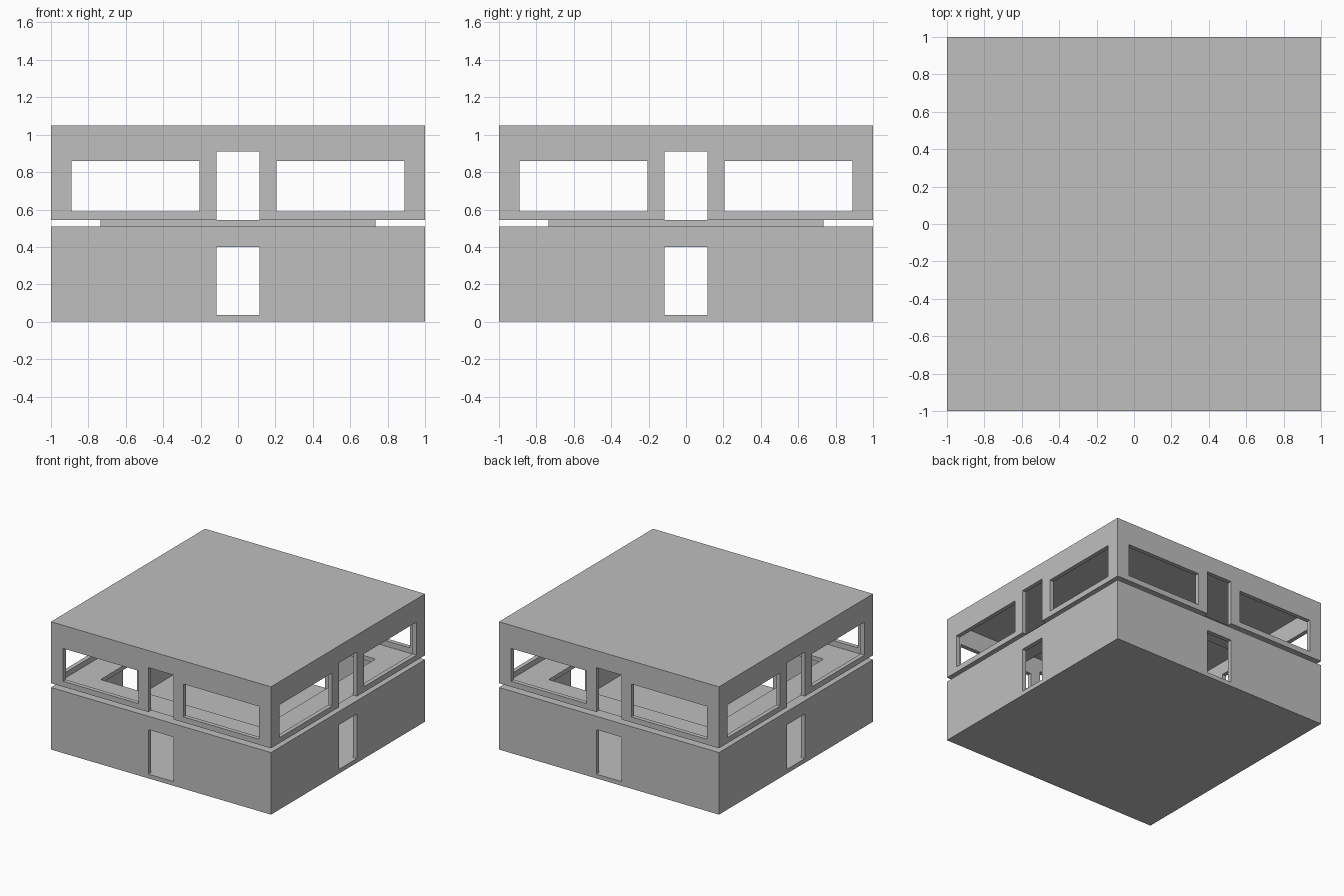
import bpy
import bmesh

if "Cube" in bpy.data.objects:
    bpy.data.objects.remove(bpy.data.objects["Cube"], do_unlink=True)

HALF = 1.0        # half width of the building
WALL = 0.035      # wall, floor and roof thickness
LOW_TOP = 0.51    # top of the lower storey
UP_BASE = 0.545   # base of the upper storey
UP_TOP = 1.05
WELL = 0.735      # half width of the opening between storeys

grey = bpy.data.materials.new("light_grey")
grey.use_nodes = True
colour = (0.52, 0.52, 0.52, 1)
grey.diffuse_color = colour
grey.node_tree.nodes["Principled BSDF"].inputs["Base Color"].default_value = colour


def add_object(name, bm):
    mesh = bpy.data.meshes.new(name)
    bmesh.ops.recalc_face_normals(bm, faces=bm.faces)
    bm.to_mesh(mesh)
    bm.free()
    mesh.materials.append(grey)
    obj = bpy.data.objects.new(name, mesh)
    bpy.context.scene.collection.objects.link(obj)
    return obj


def box(name, x, y, z):
    """Box from (low, high) ranges on each axis."""
    bm = bmesh.new()
    bmesh.ops.create_cube(bm, size=1)
    for v in bm.verts:
        v.co = [r[0] if c < 0 else r[1] for c, r in zip(v.co, (x, y, z))]
    return add_object(name, bm)


def cut(target, x, y, z):
    """Cut a box-shaped hole and discard the cutter."""
    cutter = box("cutter", x, y, z)
    cutter.hide_render = True
    mod = target.modifiers.new("cut", 'BOOLEAN')
    mod.operation = 'DIFFERENCE'
    mod.solver = 'EXACT'
    mod.object = cutter
    bpy.context.view_layer.objects.active = target
    bpy.ops.object.modifier_apply(modifier=mod.name)
    bpy.data.objects.remove(cutter, do_unlink=True)


def cut_both_ways(target, span, z):
    """Cut matching openings in all four walls."""
    through = (-HALF - 0.1, HALF + 0.1)
    cut(target, span, through, z)
    cut(target, through, span, z)


full = (-HALF, HALF)
room = (-HALF + WALL, HALF - WALL)
door = (-0.115, 0.115)

# Lower storey: floor and walls, open at the top, with four doors
lower = box("lower_storey", full, full, (0, LOW_TOP))
cut(lower, room, room, (WALL, LOW_TOP + 0.1))
cut_both_ways(lower, door, (WALL, 0.4))

# Upper storey: walls and roof, open at the base, with doors and windows
upper = box("upper_storey", full, full, (UP_BASE, UP_TOP))
cut(upper, room, room, (UP_BASE - 0.1, UP_TOP - WALL))
cut_both_ways(upper, door, (UP_BASE - 0.05, 0.91))
for window in ((-0.89, -0.205), (0.205, 0.89)):
    cut_both_ways(upper, window, (0.59, 0.86))

# Hollow slab between storeys: ceiling, sides of the well, floor
bm = bmesh.new()
rings = []
for h, z in ((room[1], LOW_TOP), (WELL, LOW_TOP), (WELL, UP_BASE), (room[1], UP_BASE)):
    rings.append([bm.verts.new((sx * h, sy * h, z))
                  for sx, sy in ((-1, -1), (1, -1), (1, 1), (-1, 1))])
for a, b in zip(rings, rings[1:]):
    for i in range(4):
        j = (i + 1) % 4
        bm.faces.new((a[i], a[j], b[j], b[i]))
add_object("middle_slab", bm)
